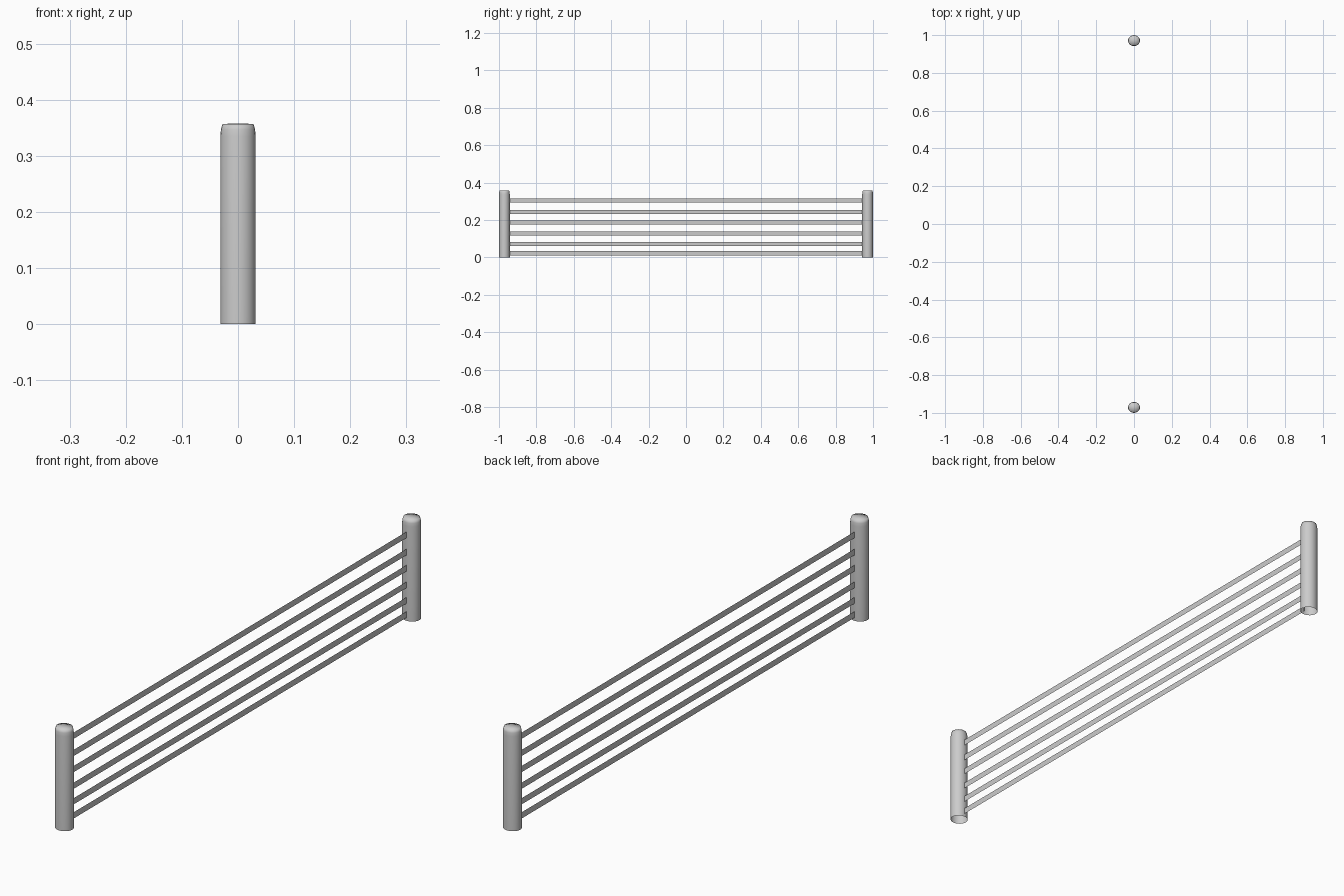
import bpy, bmesh, math

if "Cube" in bpy.data.objects:
    bpy.data.objects.remove(bpy.data.objects["Cube"])

POST_Y = 0.971
RX, RY = 0.0315, 0.029      # slightly oval posts
SIDES = 24


def finish(bm, name, smooth):
    me = bpy.data.meshes.new(name)
    bm.to_mesh(me)
    bm.free()
    for p in me.polygons:
        p.use_smooth = smooth
    ob = bpy.data.objects.new(name, me)
    bpy.context.collection.objects.link(ob)


# round post, open below, softened smooth top, lofted from (scale, height) rings
def post(name, y):
    profile = [(1.0, 0.0), (1.0, 0.335), (0.965, 0.347), (0.875, 0.357)]
    angles = [2 * math.pi * i / SIDES for i in range(SIDES)]
    bm = bmesh.new()
    rings = [[bm.verts.new((s * RX * math.cos(a), y + s * RY * math.sin(a), z))
              for a in angles] for s, z in profile]
    for a, b in zip(rings, rings[1:]):
        for i in range(SIDES):
            j = (i + 1) % SIDES
            bm.faces.new((a[i], a[j], b[j], b[i]))
    # top cap as a fan so the shading rolls over the edge
    tip = bm.verts.new((0, y, 0.3575))
    for i in range(SIDES):
        bm.faces.new((rings[-1][i], rings[-1][(i + 1) % SIDES], tip))
    finish(bm, name, True)


# paper-thin vertical strip between the posts
def rail(name, z, height=0.022):
    bm = bmesh.new()
    e, h = POST_Y - RY + 0.004, height / 2
    bm.faces.new([bm.verts.new((0, y, zz)) for y, zz in
                  ((-e, z - h), (e, z - h), (e, z + h), (-e, z + h))])
    finish(bm, name, False)


post("front_post", -POST_Y)
post("back_post", POST_Y)

for n, z in enumerate((0.022, 0.072, 0.127, 0.186, 0.243, 0.304)):
    rail(f"rail_{n + 1}", z)
